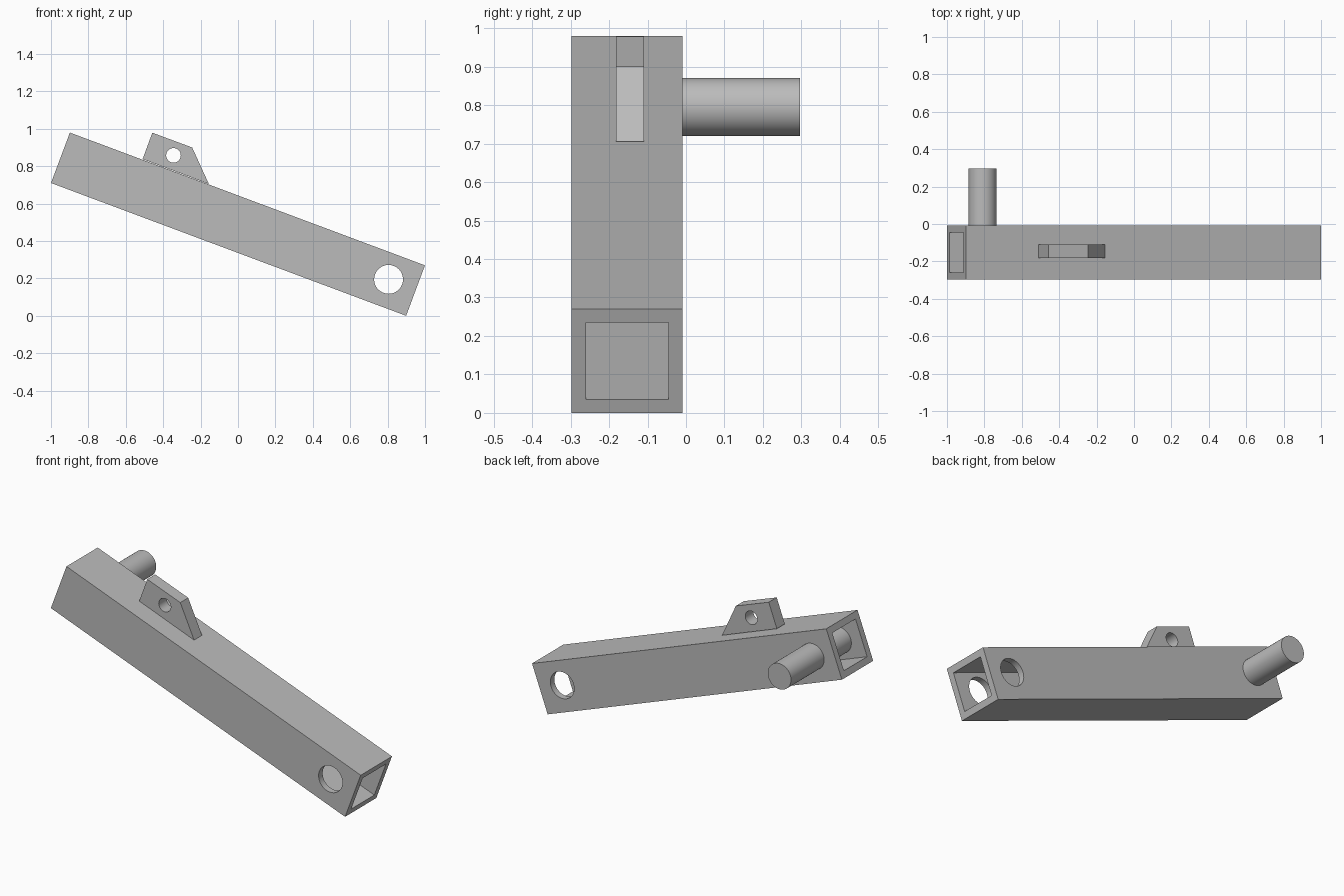
import bpy, bmesh, math

cube = bpy.data.objects.get("Cube")
if cube:
    bpy.data.objects.remove(cube, do_unlink=True)

TILT = math.radians(20.5)
LENGTH, WIDTH, WALL = 2.027, 0.288, 0.037
FRONT, BACK = -0.297, 0.296
MID = FRONT + WIDTH / 2

steel = bpy.data.materials.new("grey_steel")
steel.use_nodes = True
steel.diffuse_color = (0.5, 0.5, 0.5, 1)
steel.node_tree.nodes["Principled BSDF"].inputs["Base Color"].default_value = (0.5, 0.5, 0.5, 1)


def box(name, size):
    """Box lying along the tilted beam axis."""
    bpy.ops.mesh.primitive_cube_add(size=1, location=(0, MID, 0.49), rotation=(0, TILT, 0))
    ob = bpy.context.object
    ob.name = name
    ob.scale = size
    bpy.ops.object.transform_apply(location=False, rotation=False, scale=True)
    return ob


def rod(name, x, z, radius, y0, y1):
    """Round bar running front to back."""
    bpy.ops.mesh.primitive_cylinder_add(
        vertices=64, radius=radius, depth=y1 - y0,
        location=(x, (y0 + y1) / 2, z), rotation=(math.pi / 2, 0, 0))
    ob = bpy.context.object
    ob.name = name
    return ob


def cut(target, cutter):
    cutter.hide_render = True
    mod = target.modifiers.new("cut", 'BOOLEAN')
    mod.operation, mod.solver, mod.object = 'DIFFERENCE', 'EXACT', cutter
    bpy.context.view_layer.objects.active = target
    bpy.ops.object.modifier_apply(modifier=mod.name)
    bpy.data.objects.remove(cutter, do_unlink=True)


def finish(ob):
    ob.data.materials.clear()
    ob.data.materials.append(steel)
    bpy.ops.object.select_all(action='DESELECT')
    ob.select_set(True)
    bpy.context.view_layer.objects.active = ob
    bpy.ops.object.shade_smooth_by_angle(angle=math.radians(30))


# Hollow square beam with a cross hole at the low end
beam = box("beam_tube", (LENGTH, WIDTH, WIDTH))
bore = WIDTH - 2 * WALL
cut(beam, box("bore_cutter", (LENGTH + 0.2, bore, bore)))
cut(beam, rod("hole_cutter", 0.805, 0.195, 0.077, -0.5, 0.2))
finish(beam)

# Pivot pin through the high end, projecting from the back
finish(rod("pivot_pin", -0.81, 0.795, 0.075, FRONT + 0.001, BACK))

# Lug plate on the top of the beam
profile = [(-0.51, 0.838), (-0.458, 0.979), (-0.245, 0.9), (-0.156, 0.705)]
bm = bmesh.new()
face = bm.faces.new([bm.verts.new((x, -0.182, z)) for x, z in profile])
side = bmesh.ops.extrude_face_region(bm, geom=[face])
moved = [v for v in side["geom"] if isinstance(v, bmesh.types.BMVert)]
bmesh.ops.translate(bm, verts=moved, vec=(0, 0.073, 0))
bmesh.ops.recalc_face_normals(bm, faces=bm.faces)
mesh = bpy.data.meshes.new("lug_plate")
bm.to_mesh(mesh)
bm.free()
lug = bpy.data.objects.new("lug_plate", mesh)
bpy.context.collection.objects.link(lug)
cut(lug, rod("lug_hole_cutter", -0.345, 0.858, 0.039, -0.4, 0.1))
finish(lug)
